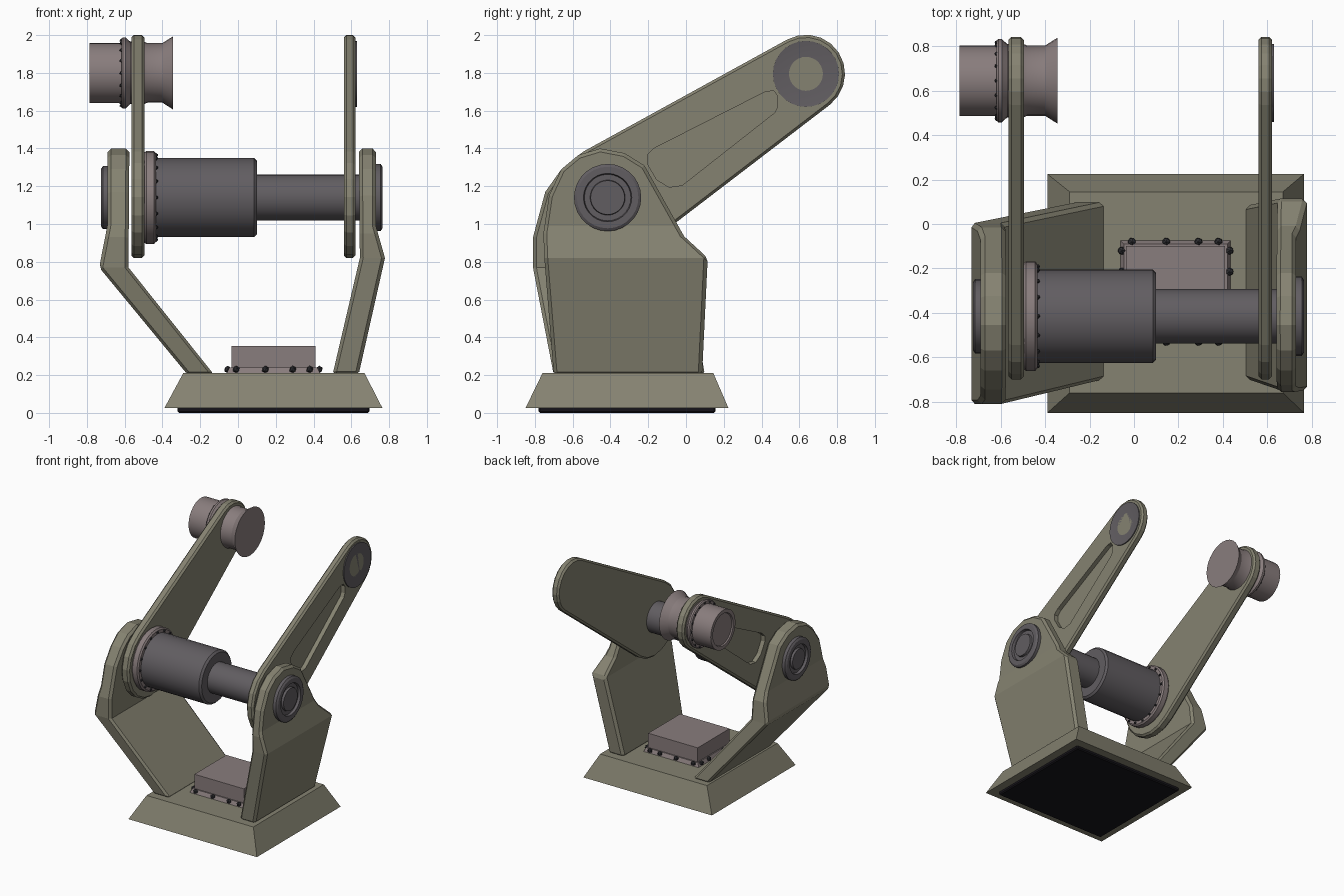
import bpy, bmesh, math
from mathutils import Vector, Matrix

if "Cube" in bpy.data.objects:
    bpy.data.objects.remove(bpy.data.objects["Cube"])

def mat(name, c):
    m = bpy.data.materials.new(name)
    m.diffuse_color = (*c, 1)
    m.use_nodes = True
    m.node_tree.nodes["Principled BSDF"].inputs["Base Color"].default_value = m.diffuse_color
    return m

KHAKI = mat("khaki", (.235, .225, .165))
PINK = mat("warm_grey", (.25, .205, .205))
DARK = mat("dark_grey", (.12, .11, .12))
BLACK = mat("black", (.008, .007, .01))
BOLT = mat("bolt", (.03, .03, .035))

def finish(bm, name, material, bevel=0, smooth=False):
    bmesh.ops.recalc_face_normals(bm, faces=bm.faces)
    me = bpy.data.meshes.new(name)
    bm.to_mesh(me)
    bm.free()
    ob = bpy.data.objects.new(name, me)
    bpy.context.collection.objects.link(ob)
    me.materials.append(material)
    if bevel:
        b = ob.modifiers.new("bevel", 'BEVEL')
        b.width, b.segments, b.limit_method = bevel, 1, 'ANGLE'
        b.angle_limit = math.radians(40)
    if smooth:
        bpy.ops.object.select_all(action='DESELECT')
        ob.select_set(True)
        bpy.context.view_layer.objects.active = ob
        bpy.ops.object.shade_smooth_by_angle(angle=math.radians(30))
    return ob

def frustum(name, lo, hi, material, bevel=0):
    """lo / hi: (x0, x1, y0, y1, z)"""
    bm = bmesh.new()
    rings = [[bm.verts.new((x, y, r[4])) for x, y in
              ((r[0], r[2]), (r[1], r[2]), (r[1], r[3]), (r[0], r[3]))] for r in (lo, hi)]
    bm.faces.new(rings[0])
    bm.faces.new(rings[1])
    for i in range(4):
        j = (i + 1) % 4
        bm.faces.new((rings[0][i], rings[0][j], rings[1][j], rings[1][i]))
    return finish(bm, name, material, bevel)

def prism(pts, x0, x1):
    """Extrude a (y, z) outline along x"""
    bm = bmesh.new()
    f = bm.faces.new([bm.verts.new((x0, y, z)) for y, z in pts])
    r = bmesh.ops.extrude_face_region(bm, geom=[f])
    for v in r['geom']:
        if isinstance(v, bmesh.types.BMVert):
            v.co.x = x1
    return bm

def turned(name, profile, centre, material, n=28):
    """Revolve (x, radius) points around an x-parallel axis"""
    bm = bmesh.new()
    rings = []
    for x, r in profile:
        rings.append([bm.verts.new((x, centre[0] + r * math.cos(2 * math.pi * i / n),
                                    centre[1] + r * math.sin(2 * math.pi * i / n))) for i in range(n)])
    for a, b in zip(rings, rings[1:]):
        for i in range(n):
            j = (i + 1) % n
            bm.faces.new((a[i], a[j], b[j], b[i]))
    bm.faces.new(rings[0])
    bm.faces.new(rings[-1])
    return finish(bm, name, material, smooth=True)

def bolts(name, points, r):
    bm = bmesh.new()
    for p in points:
        bmesh.ops.create_icosphere(bm, subdivisions=1, radius=r, matrix=Matrix.Translation(p))
    return finish(bm, name, BOLT)

def bolt_ring(name, x, centre, rad, n, r):
    bolts(name, [(x, centre[0] + rad * math.cos(2 * math.pi * i / n),
                  centre[1] + rad * math.sin(2 * math.pi * i / n)) for i in range(n)], r)

def lerp(table, z):
    for (z0, a), (z1, b) in zip(table, table[1:]):
        if z <= z1:
            return a + (b - a) * (z - z0) / (z1 - z0)
    return table[-1][1]

def bracket(name, outline, outer, inner):
    """Bent plate: outline in (y, z), thickness from x tables over z"""
    bm = prism(outline, 0, 1)
    for z in sorted({t[0] for t in outer + inner}):
        if .22 < z < 1.35:
            bmesh.ops.bisect_plane(bm, geom=bm.verts[:] + bm.edges[:] + bm.faces[:],
                                   plane_co=(0, 0, z), plane_no=(0, 0, 1), dist=1e-4)
    for v in bm.verts:
        v.co.x = lerp(outer if v.co.x > .5 else inner, v.co.z)
    return finish(bm, name, KHAKI, .018)

AXLE = (-.415, 1.14)
TIP = (.635, 1.795)

# base and rubber pad
frustum("base", (-.39, .765, -.85, .225, .025), (-.29, .67, -.76, .145, .21), KHAKI)
frustum("base_pad", (-.32, .695, -.78, .155, 0), (-.32, .695, -.78, .155, .04), BLACK, .008)

# control box with bolted flange
frustum("box_flange", (-.065, .44, -.54, -.07, .2), (-.045, .42, -.52, -.09, .24), PINK)
frustum("control_box", (-.035, .41, -.51, -.1, .2), (-.035, .41, -.51, -.1, .355), PINK)
bolts("flange_bolts", [(x, y, .23) for x in (-.01, .145, .29, .38) for y in (-.53, -.08)]
      + [(x, y, .23) for x in (-.055, .43) for y in (-.12, -.215, -.4, -.49)], .02)

# side brackets
TOP = [(-.22, 1.31), (-.325, 1.375), (-.455, 1.4), (-.57, 1.365), (-.66, 1.29)]
bracket("left_bracket",
        [(-.70, .2), (.10, .2), (.005, .77), (-.015, .93)] + TOP + [(-.745, 1.17), (-.81, .93), (-.81, .77)],
        [(.2, -.265), (.77, -.735), (1.0, -.69), (1.4, -.69)],
        [(.2, -.125), (.77, -.58), (1.4, -.575)])
bracket("right_bracket",
        [(-.70, .2), (.085, .2), (.115, .82), (-.01, .935)] + TOP + [(-.725, 1.15), (-.755, .95), (-.75, .82)],
        [(.2, .638), (.82, .778), (.99, .73), (1.4, .73)],
        [(.2, .5), (.82, .645), (1.4, .64)])

# swing arms: tapered links with a pocket on the outer face
def link_outline(c1, r1, c2, r2, n=10):
    d = Vector(c2) - Vector(c1)
    th, al = math.atan2(d.y, d.x), math.acos((r1 - r2) / d.length)
    pts = []
    for c, r, a, b in ((c1, r1, th + al, th + 2 * math.pi - al), (c2, r2, th - al, th + al)):
        pts += [(c[0] + r * math.cos(a + (b - a) * i / n), c[1] + r * math.sin(a + (b - a) * i / n))
                for i in range(n + 1)]
    return pts

POCKET = [(.485, 1.675), (.465, 1.705), (.42, 1.70), (-.17, 1.40), (-.205, 1.365), (-.205, 1.32),
          (-.155, 1.235), (-.09, 1.195), (-.02, 1.205), (.47, 1.59), (.485, 1.62)]
for name, x_in, x_out in (("left_arm", -.495, -.565), ("right_arm", .56, .622)):
    arm = finish(prism(link_outline((-.40, 1.12), .30, TIP, .207), x_in, x_out), name, KHAKI)
    bev = arm.modifiers.new("bevel", 'BEVEL')
    bev.width, bev.segments, bev.limit_method = .014, 1, 'ANGLE'
    bev.angle_limit = math.radians(40)
    s = math.copysign(1, x_out)
    cutter = finish(prism(POCKET, x_out - s * .035, x_out + s * .1), name + "_pocket_cutter", KHAKI)
    cutter.hide_render = True
    cutter.hide_set(True)
    cut = arm.modifiers.new("pocket", 'BOOLEAN')
    cut.operation, cut.object, cut.solver = 'DIFFERENCE', cutter, 'EXACT'

# main axle with motor barrel and mounting flange
turned("motor_barrel", [(-.5, .21), (.085, .21), (.1, .195), (.1, .1)], AXLE, DARK)
turned("axle_shaft", [(.05, .122), (.68, .122)], AXLE, DARK)
turned("motor_flange", [(-.5, .235), (-.485, .247), (-.445, .247), (-.435, .235)], AXLE, PINK)
bolt_ring("motor_flange_bolts", -.433, AXLE, .224, 16, .011)

# bearing caps on the outside of the brackets
for name, x, s, r in (("left_cap", -.68, -1, .167), ("right_cap", .72, 1, .178)):
    turned(name, [(x - s * .06, r), (x + s * .035, r), (x + s * .045, r - .015), (x + s * .045, r - .05),
                  (x + s * .025, r - .055), (x + s * .025, r - .085), (x + s * .043, r - .088)], AXLE, DARK)

# joint disc with a shallow dish at the tip of the right arm
turned("joint_disc", [(.60, .175), (.63, .175), (.628, .16), (.622, .09)], TIP, DARK)

# wrist motor through the tip of the left arm
WRIST = (.645, 1.80)
turned("wrist_motor", [(-.775, .1), (-.775, .125), (-.785, .13), (-.785, .159), (-.59, .159)], WRIST, PINK)
turned("wrist_ring", [(-.618, .18), (-.61, .188), (-.595, .188), (-.585, .178), (-.57, .165), (-.55, .165)],
       WRIST, PINK)
bolt_ring("wrist_ring_bolts", -.618, WRIST, .172, 16, .01)
turned("wrist_flare", [(-.51, .17), (-.48, .158), (-.40, .158), (-.345, .193)], WRIST, PINK)
